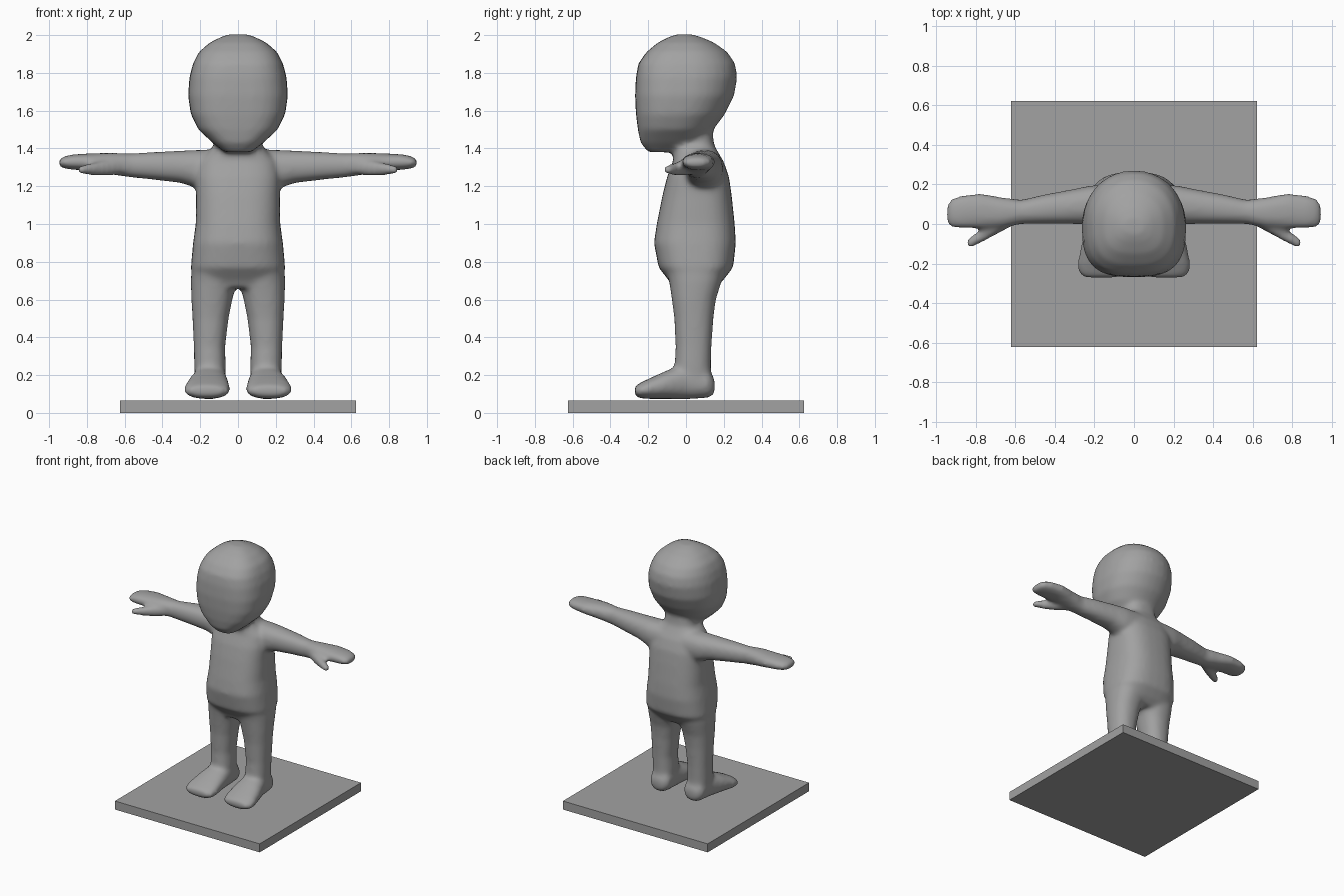
import bpy, bmesh, math

cube = bpy.data.objects.get("Cube")
if cube:
    bpy.data.objects.remove(cube, do_unlink=True)

grey = bpy.data.materials.new("plain grey")
grey.use_nodes = True
COLOUR = (0.36, 0.36, 0.36, 1)
grey.diffuse_color = COLOUR
for node in grey.node_tree.nodes:
    if node.type == "BSDF_PRINCIPLED":
        node.inputs["Base Color"].default_value = COLOUR

SIDES = 32


def squircle(c, power):
    return math.copysign(abs(c) ** (2 / power), c)


def loft(bm, axis, rows, low=2.3, high=2.3, side=1):
    """Closed skin over rounded rings; each row is position, a min, a max, b min, b max."""
    rings = []
    for t, a0, a1, b0, b1 in rows:
        ring = []
        for i in range(SIDES):
            ang = 2 * math.pi * i / SIDES
            power = low if math.sin(ang) < 0 else high
            a = (a0 + a1) / 2 + (a1 - a0) / 2 * squircle(math.cos(ang), power)
            b = (b0 + b1) / 2 + (b1 - b0) / 2 * squircle(math.sin(ang), power)
            x, y, z = {"x": (t, a, b), "y": (a, t, b), "z": (a, b, t)}[axis]
            ring.append(bm.verts.new((side * x, y, z)))
        rings.append(ring)
    for r0, r1 in zip(rings, rings[1:]):
        for i in range(SIDES):
            j = (i + 1) % SIDES
            bm.faces.new((r0[i], r0[j], r1[j], r1[i]))
    bm.faces.new(rings[0])
    bm.faces.new(rings[-1])


def centred(rows):
    return [(z, -w, w, front, back) for z, w, front, back in rows]


bm = bmesh.new()

# Head: flat face, round back
loft(bm, "z", centred([
    (1.38, .07, -.20, -.02), (1.43, .135, -.24, .10), (1.50, .21, -.255, .145),
    (1.58, .25, -.265, .205), (1.68, .265, -.27, .255), (1.78, .257, -.265, .272),
    (1.85, .238, -.252, .26), (1.91, .208, -.21, .22), (1.96, .15, -.15, .15),
    (1.99, .09, -.09, .08), (2.004, .05, -.05, .03)]), low=2.9, high=2.1)

# Torso and neck
loft(bm, "z", centred([
    (.66, .20, -.07, .15), (.70, .24, -.09, .195), (.77, .25, -.145, .25),
    (.90, .238, -.17, .264), (1.0, .224, -.155, .258), (1.15, .222, -.125, .242),
    (1.25, .225, -.10, .228), (1.33, .21, -.07, .20), (1.38, .16, -.065, .17),
    (1.42, .125, -.075, .148), (1.50, .12, -.08, .14)]), low=2.7, high=2.7)

for side in (1, -1):
    # Leg
    loft(bm, "z", [
        (.12, .07, .225, -.07, .14), (.25, .065, .232, -.06, .132),
        (.35, .068, .234, -.055, .135), (.50, .05, .241, -.062, .145),
        (.60, .03, .247, -.075, .158), (.70, .005, .25, -.09, .19),
        (.78, .005, .245, -.11, .21)], side=side)
    # Foot
    loft(bm, "y", [
        (.152, .10, .19, .10, .18), (.12, .065, .225, .08, .23),
        (0, .06, .235, .072, .26), (-.10, .05, .265, .074, .225),
        (-.20, .04, .287, .074, .18), (-.25, .05, .28, .078, .155),
        (-.272, .08, .25, .095, .14)], side=side)
    # Arm and mitten hand
    loft(bm, "x", [
        (.08, 0, .20, 1.17, 1.395), (.22, -.005, .195, 1.19, 1.392),
        (.30, 0, .178, 1.217, 1.388), (.45, 0, .15, 1.235, 1.381),
        (.57, 0, .122, 1.247, 1.373), (.67, -.02, .135, 1.262, 1.377),
        (.78, -.022, .156, 1.282, 1.374), (.88, -.022, .143, 1.288, 1.368),
        (.93, -.015, .125, 1.296, 1.355), (.95, .01, .09, 1.308, 1.338)],
        side=side)
    # Thumb
    loft(bm, "x", [
        (.60, .0, .06, 1.265, 1.34), (.70, -.055, .02, 1.255, 1.335),
        (.78, -.098, -.03, 1.258, 1.322), (.83, -.122, -.065, 1.263, 1.312),
        (.85, -.112, -.08, 1.275, 1.30)], side=side)

bmesh.ops.recalc_face_normals(bm, faces=bm.faces)
mesh = bpy.data.meshes.new("body")
bm.to_mesh(mesh)
bm.free()
body = bpy.data.objects.new("body", mesh)
bpy.context.collection.objects.link(body)

# Fuse the parts into one soft skin
fuse = body.modifiers.new("fuse", "REMESH")
fuse.mode = "VOXEL"
fuse.voxel_size = .014
soften = body.modifiers.new("soften", "SMOOTH")
soften.factor = .5
soften.iterations = 10
for o in bpy.context.selected_objects:
    o.select_set(False)
bpy.context.view_layer.objects.active = body
body.select_set(True)
for name in ("fuse", "soften"):
    bpy.ops.object.modifier_apply(modifier=name)
body.data.materials.clear()
body.data.materials.append(grey)
bpy.ops.object.shade_smooth()

# Square base plate
bpy.ops.mesh.primitive_cube_add(size=1, location=(0, 0, .033))
plate = bpy.context.object
plate.name = "base_plate"
plate.scale = (1.248, 1.248, .066)
plate.data.materials.append(grey)
